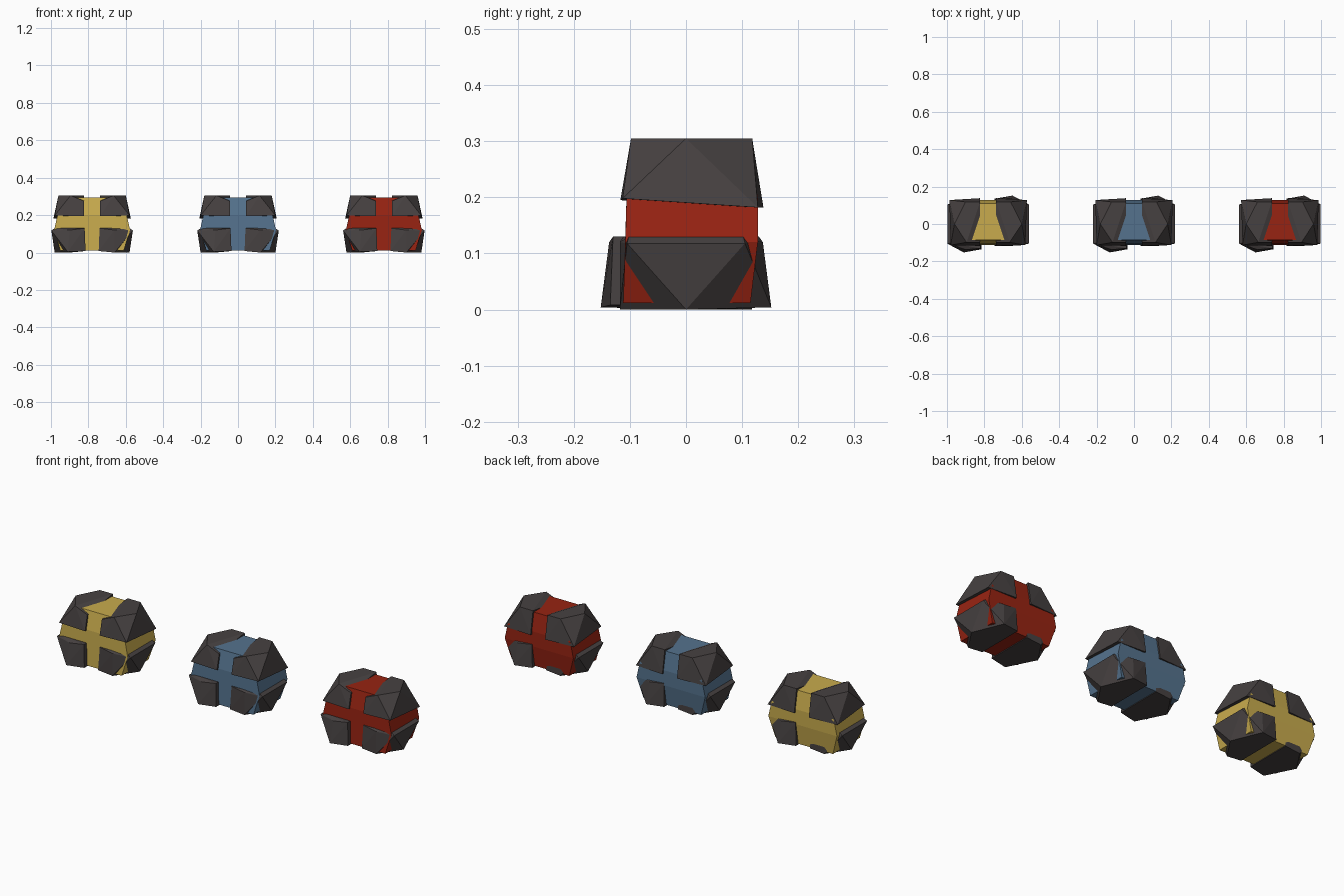
import bpy, bmesh

if "Cube" in bpy.data.objects:
    bpy.data.objects.remove(bpy.data.objects["Cube"])


def material(name, rgb):
    m = bpy.data.materials.new(name)
    m.diffuse_color = (*rgb, 1)
    m.use_nodes = True
    m.node_tree.nodes["Principled BSDF"].inputs["Base Color"].default_value = m.diffuse_color
    return m


STONE = material("dark stone", (0.062, 0.053, 0.053))
ORES = [("yellow", -0.78, material("yellow ore", (0.58, 0.41, 0.075))),
        ("blue", 0.0, material("blue ore", (0.09, 0.17, 0.27))),
        ("red", 0.78, material("red ore", (0.31, 0.017, 0.006)))]


def hull(name, points, mat, x, sx=1, sy=1):
    """Flat-faced convex lump, optionally mirrored in x or y."""
    bm = bmesh.new()
    for p in points:
        bm.verts.new((p[0] * sx, p[1] * sy, p[2]))
    res = bmesh.ops.convex_hull(bm, input=bm.verts[:])
    loose = [v for v in bm.verts if not v.link_faces]
    bmesh.ops.delete(bm, geom=loose, context='VERTS')
    bmesh.ops.dissolve_limit(bm, angle_limit=0.03, verts=bm.verts[:], edges=bm.edges[:])
    bmesh.ops.recalc_face_normals(bm, faces=bm.faces[:])
    me = bpy.data.meshes.new(name)
    bm.to_mesh(me)
    bm.free()
    me.materials.append(mat)
    ob = bpy.data.objects.new(name, me)
    ob.location.x = x
    bpy.context.collection.objects.link(ob)


# coloured core: stacked rectangles (half width, front y, back y, z)
CORE = [(hx * s, y, z)
        for hx, y0, y1, z in [(0.17, -0.112, 0.115, 0.012), (0.203, -0.108, 0.128, 0.12),
                              (0.185, -0.106, 0.128, 0.2), (0.12, -0.085, 0.11, 0.295)]
        for s in (-1, 1) for y in (y0, y1)]

# upper stone: boxy seam edge rising to a faceted crown
UPPER = [(0.043, -0.117, 0.195), (0.2, -0.113, 0.198), (0.207, 0.128, 0.182),
         (0.043, 0.138, 0.182), (0.043, -0.098, 0.275), (0.115, -0.098, 0.305),
         (0.18, 0.0, 0.305), (0.12, 0.118, 0.305), (0.043, 0.118, 0.305)]

# lower stone: boxy seam edge narrowing to a pointed foot
LOWER = [(0.04, -0.112, 0.13), (0.2, -0.102, 0.13), (0.2, 0.102, 0.13),
         (0.04, 0.13, 0.13), (0.218, -0.105, 0.118), (0.218, 0.105, 0.118),
         (0.12, 0.137, 0.12), (0.12, -0.118, 0.12), (0.035, -0.118, 0.008),
         (0.12, -0.118, 0.0), (0.2, 0.0, 0.0), (0.13, 0.152, 0.004),
         (0.035, 0.135, 0.008)]

for colour, x, mat in ORES:
    hull(f"{colour}_core", CORE, mat, x)
    hull(f"{colour}_upper_right_stone", UPPER, STONE, x)
    hull(f"{colour}_upper_left_stone", UPPER, STONE, x, sx=-1)
    hull(f"{colour}_lower_right_stone", LOWER, STONE, x)
    hull(f"{colour}_lower_left_stone", LOWER, STONE, x, sx=-1, sy=-1)
